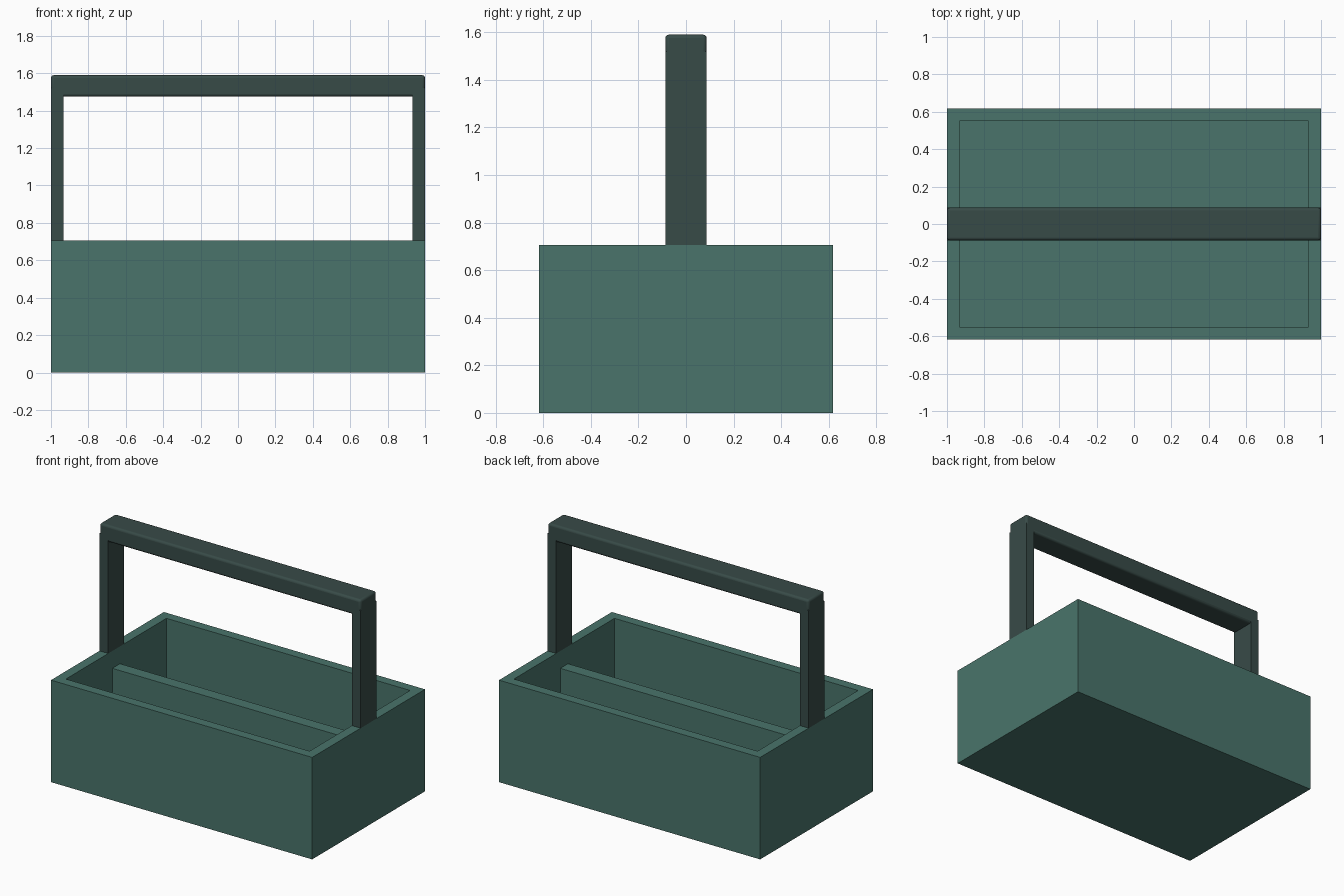
import bpy
import bmesh
from mathutils import Matrix, Vector

default = bpy.data.objects.get("Cube")
if default:
    bpy.data.objects.remove(default, do_unlink=True)

# Main measurements
HALF_X, HALF_Y, RIM = 1.0, 0.617, 0.706
WALL = 0.067
HANDLE_HALF = 0.087
TOP = 1.59


def make_material(name, rgb):
    mat = bpy.data.materials.new(name)
    mat.use_nodes = True
    color = (*rgb, 1.0)
    mat.diffuse_color = color
    mat.node_tree.nodes["Principled BSDF"].inputs["Base Color"].default_value = color
    return mat


def block(name, low, high, mat):
    """Box spanning two opposite corners; returns the object."""
    low, high = Vector(low), Vector(high)
    bm = bmesh.new()
    bmesh.ops.create_cube(bm, size=1, matrix=Matrix.LocRotScale(
        (low + high) / 2, None, high - low))
    mesh = bpy.data.meshes.new(name)
    bm.to_mesh(mesh)
    bm.free()
    mesh.materials.append(mat)
    obj = bpy.data.objects.new(name, mesh)
    bpy.context.collection.objects.link(obj)
    return obj


green = make_material("muted green", (0.067, 0.175, 0.146))
dark = make_material("dark green grey", (0.039, 0.070, 0.064))

# Open tray: inset the top face and push it down to the floor
tray = block("tray", (-HALF_X, -HALF_Y, 0), (HALF_X, HALF_Y, RIM), green)
bm = bmesh.new()
bm.from_mesh(tray.data)
bm.normal_update()
top = max(bm.faces, key=lambda f: f.calc_center_median().z)
bmesh.ops.inset_region(bm, faces=[top], thickness=WALL, use_even_offset=True)
result = bmesh.ops.extrude_discrete_faces(bm, faces=[top])
floor = result["faces"][0]
bmesh.ops.translate(bm, verts=floor.verts, vec=(0, 0, WALL - RIM))
bmesh.ops.recalc_face_normals(bm, faces=bm.faces)
bm.to_mesh(tray.data)
bm.free()

# Lengthwise divider, lower than the rim
inner = HALF_X - WALL
block("divider", (-inner, -0.042, WALL), (inner, 0.042, 0.586), green)

# Handle posts standing on the end walls
for side, label in ((1, "left"), (-1, "right")):
    xs = sorted((side * inner, side * HALF_X))
    block(f"{label}_handle_post", (xs[0], -HANDLE_HALF, RIM),
          (xs[1], HANDLE_HALF, 1.52), dark)

# Grip bar with softly rounded edges
grip = block("grip_bar", (-HALF_X, -HANDLE_HALF, 1.475),
             (HALF_X, HANDLE_HALF, TOP), dark)
bevel = grip.modifiers.new("rounded edges", "BEVEL")
bevel.width = 0.015
bevel.segments = 3
bpy.ops.object.select_all(action="DESELECT")
grip.select_set(True)
bpy.context.view_layer.objects.active = grip
bpy.ops.object.shade_smooth_by_angle()
